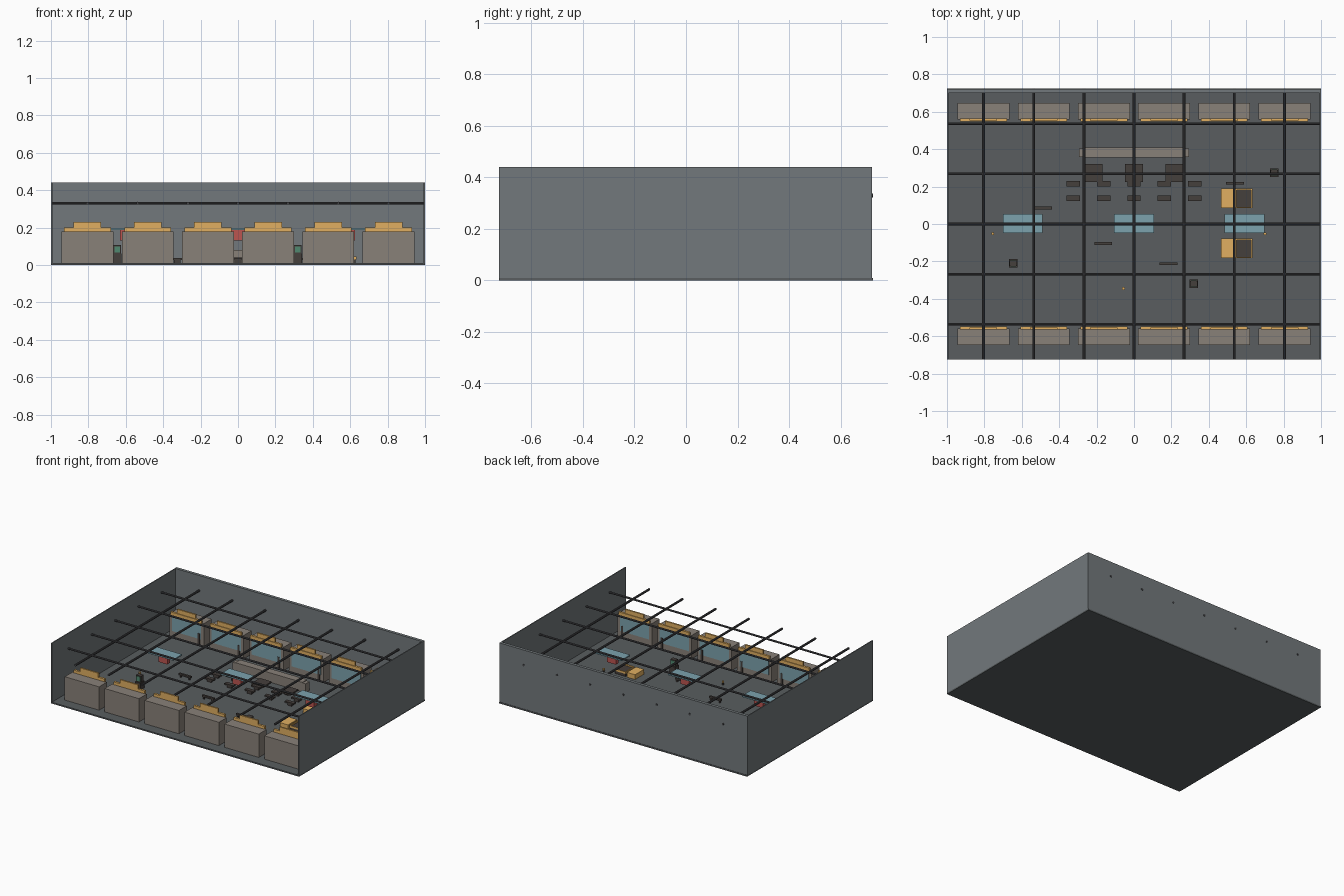
import bpy
import math

if "Cube" in bpy.data.objects:
    bpy.data.objects.remove(bpy.data.objects["Cube"])


def mat(name, r, g, b):
    m = bpy.data.materials.new(name)
    m.diffuse_color = (r, g, b, 1)
    m.use_nodes = True
    m.node_tree.nodes["Principled BSDF"].inputs["Base Color"].default_value = m.diffuse_color
    return m


WALL = mat("wall_grey", 0.17, 0.19, 0.2)
FLOOR = mat("floor_grey", 0.10, 0.11, 0.115)
STEEL = mat("steel", 0.06, 0.06, 0.065)
BOOTH = mat("booth_taupe", 0.25, 0.22, 0.19)
DARK = mat("dark_brown", 0.06, 0.05, 0.045)
YELLOW = mat("amber", 0.75, 0.43, 0.12)
GLASS = mat("blue_glass", 0.2, 0.36, 0.42)
RED = mat("red", 0.5, 0.09, 0.08)
GREEN = mat("green_screen", 0.08, 0.25, 0.16)


def box(name, x0, x1, y0, y1, z0, z1, m):
    bpy.ops.mesh.primitive_cube_add(
        size=1, location=((x0 + x1) / 2, (y0 + y1) / 2, (z0 + z1) / 2))
    o = bpy.context.object
    o.scale = (abs(x1 - x0), abs(y1 - y0), z1 - z0)
    bpy.ops.object.transform_apply(location=False, rotation=False, scale=True)
    o.name = name
    o.data.materials.append(m)
    return o


def cbox(name, x, y, w, d, z0, z1, m):
    return box(name, x - w / 2, x + w / 2, y - d / 2, y + d / 2, z0, z1, m)


def rod(name, loc, length, r, m, rot=(0, 0, 0)):
    bpy.ops.mesh.primitive_cylinder_add(
        vertices=10, radius=r, depth=length, location=loc, rotation=rot)
    o = bpy.context.object
    o.name = name
    o.data.materials.append(m)
    bpy.ops.object.shade_smooth_by_angle()
    return o


# Hall shell, open at the front and top
F = 0.01
box("floor", -1, 1, -0.725, 0.725, 0, F, FLOOR)
box("back_wall", -1, 1, 0.70, 0.722, F, 0.44, WALL)
for s, side in ((-1, "left"), (1, "right")):
    box(side + "_wall", min(s, s * 0.993), max(s, s * 0.993),
        -0.725, 0.722, F, 0.44, WALL)

# Overhead grid of round beams
for i in range(-3, 4):
    rod("long_beam", (i * 0.268, 0, 0.33), 1.45, 0.008, STEEL, (math.pi / 2, 0, 0))
for i in range(-2, 3):
    rod("cross_beam", (0, i * 0.268, 0.33), 1.99, 0.007, STEEL, (0, math.pi / 2, 0))


# Rows of shop booths facing the middle aisle
def booth(x, s):
    cbox("booth_body", x, s * 0.603, 0.277, 0.09, F, 0.18, BOOTH)
    cbox("booth_window", x, s * 0.557, 0.235, 0.004, 0.06, 0.165, GLASS)
    cbox("booth_door_post", x + 0.1, s * 0.556, 0.016, 0.006, F, 0.10, DARK)
    cbox("booth_sign_base", x, s * 0.556, 0.25, 0.016, 0.165, 0.2, YELLOW)
    cbox("booth_sign_top", x, s * 0.559, 0.147, 0.012, 0.2, 0.23, YELLOW)


for i in range(6):
    for s in (-1, 1):
        booth(-0.805 + i * 0.322, s)

# Hanging blue canopies with red boxes beneath
for x in (-0.595, 0, 0.59):
    cbox("canopy_panel", x, 0.003, 0.213, 0.1, 0.188, 0.197, GLASS)
    cbox("canopy_red_box", x, 0, 0.07, 0.03, 0.13, 0.188, RED)

# Service counter and its platforms
cbox("service_counter", 0, 0.38, 0.59, 0.045, F, 0.075, BOOTH)
cbox("counter_top", 0, 0.382, 0.54, 0.055, 0.075, 0.08, BOOTH)
for x in (-0.215, 0, 0.215):
    cbox("waiting_table_top", x, 0.273, 0.095, 0.095, 0.03, 0.04, DARK)
    cbox("waiting_table_base", x, 0.273, 0.035, 0.035, F, 0.03, DARK)

# Two rows of waiting seats
for i in range(-2, 3):
    for y in (0.138, 0.215):
        cbox("seat", i * 0.162, y, 0.072, 0.028, 0.027, 0.037, DARK)
        cbox("seat_base", i * 0.162, y, 0.035, 0.016, F, 0.027, DARK)

# Kiosks with green screens
for x, y in ((-0.645, -0.21), (0.32, -0.32), (0.75, 0.273)):
    cbox("kiosk_base", x, y, 0.046, 0.046, F, 0.06, DARK)
    cbox("kiosk_head", x, y, 0.04, 0.03, 0.06, 0.106, DARK)
    for s in (-1, 1):
        cbox("kiosk_screen", x, y + s * 0.016, 0.03, 0.003, 0.066, 0.1, GREEN)

# Narrow barriers spread over the floor
for x, y in ((-0.485, 0.085), (0.54, 0.218), (-0.165, -0.105), (0.185, -0.213)):
    cbox("barrier_top", x, y, 0.095, 0.015, 0.026, 0.038, DARK)
    for s in (-1, 1):
        cbox("barrier_leg", x + s * 0.035, y, 0.01, 0.012, F, 0.026, DARK)

# Amber trays: solid block beside a framed dark bed
for y in (0.137, -0.13):
    cbox("tray_block", 0.498, y, 0.066, 0.105, F, 0.045, YELLOW)
    cbox("tray_bed", 0.587, y, 0.085, 0.1, F, 0.036, DARK)
    for s in (-1, 1):
        cbox("tray_rim_side", 0.587 + s * 0.042, y, 0.007, 0.105, 0.03, 0.045, YELLOW)
        cbox("tray_rim_end", 0.587, y + s * 0.049, 0.085, 0.007, 0.03, 0.045, YELLOW)

# Little floor lamps
for x, y in ((-0.755, -0.052), (-0.057, -0.345), (0.70, -0.052)):
    rod("lamp_stem", (x, y, 0.018), 0.018, 0.006, DARK)
    rod("lamp_cap", (x, y, 0.032), 0.012, 0.008, YELLOW)
